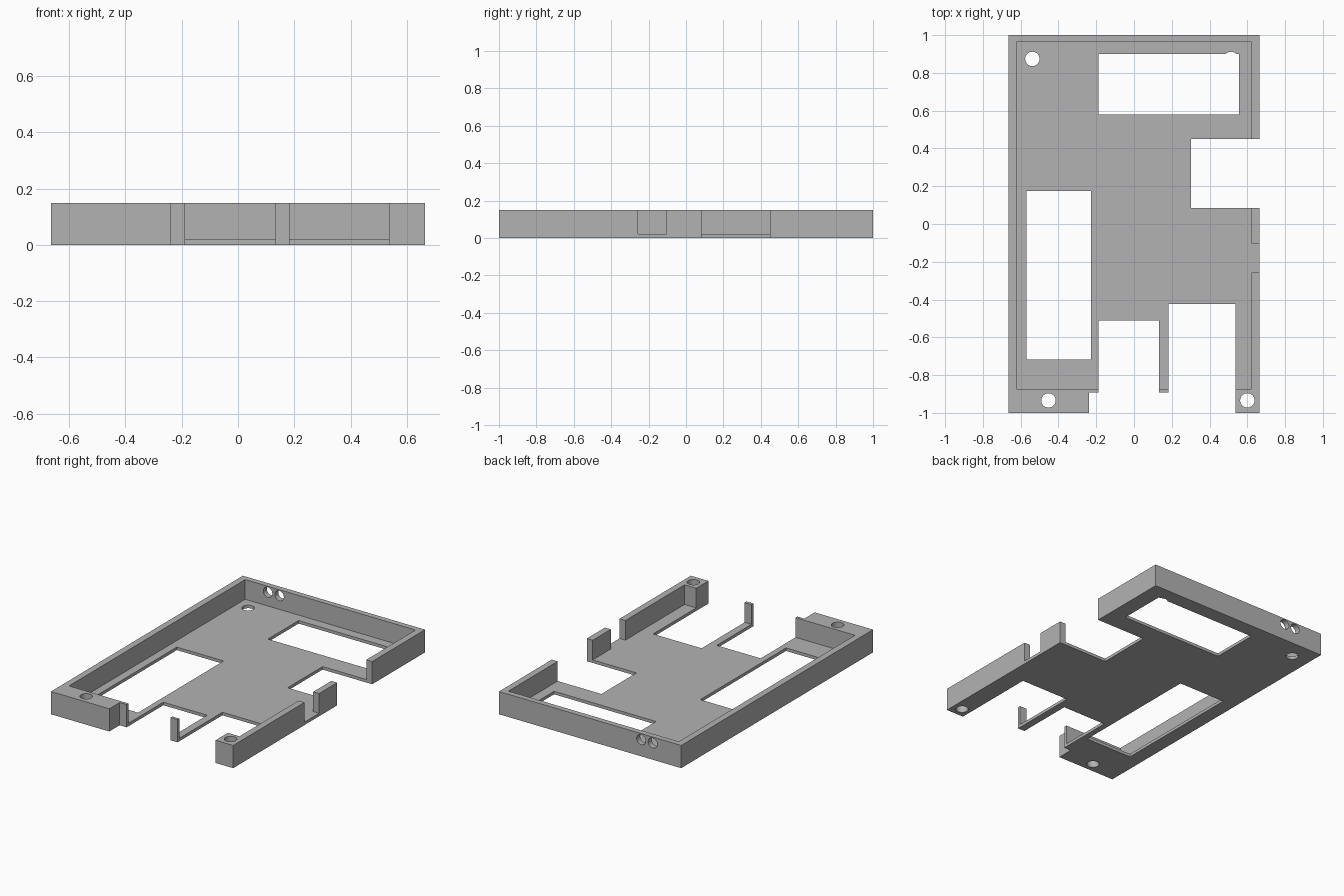
import bpy
import math

# Remove the default cube only
default = bpy.data.objects.get("Cube")
if default:
    bpy.data.objects.remove(default, do_unlink=True)

HALF_X, HALF_Y, HEIGHT, FLOOR = 0.665, 1.0, 0.15, 0.02
BELOW, ABOVE = -0.1, 0.3

# Single grey plastic
grey = bpy.data.materials.new("grey plastic")
grey.use_nodes = True
colour = (0.45, 0.45, 0.45, 1)
grey.diffuse_color = colour
grey.node_tree.nodes["Principled BSDF"].inputs["Base Color"].default_value = colour


def box(name, x0, x1, y0, y1, z0=BELOW, z1=ABOVE):
    bpy.ops.mesh.primitive_cube_add(
        size=1, location=((x0 + x1) / 2, (y0 + y1) / 2, (z0 + z1) / 2))
    ob = bpy.context.object
    ob.name = name
    ob.scale = (x1 - x0, y1 - y0, z1 - z0)
    bpy.ops.object.transform_apply(location=True, rotation=False, scale=True)
    return ob


def rod(name, radius, location, depth, tilt=0.0):
    bpy.ops.mesh.primitive_cylinder_add(
        vertices=48, radius=radius, depth=depth, location=location, rotation=(tilt, 0, 0))
    ob = bpy.context.object
    ob.name = name
    return ob


def cut(target, cutter):
    """Subtract the cutter, then discard it."""
    cutter.hide_render = True
    bpy.context.view_layer.objects.active = target
    mod = target.modifiers.new("cut", 'BOOLEAN')
    mod.operation = 'DIFFERENCE'
    mod.solver = 'EXACT'
    mod.object = cutter
    bpy.ops.object.modifier_apply(modifier=mod.name)
    bpy.data.objects.remove(cutter, do_unlink=True)


# Outer block, hollowed to a tray
tray = box("enclosure_tray", -HALF_X, HALF_X, -HALF_Y, HALF_Y, 0, HEIGHT)
cut(tray, box("cavity", -0.622, 0.622, -0.873, 0.963, FLOOR))

# Openings through the whole height
openings = {
    "rear_window": (-0.188, 0.557, 0.58, 0.90),
    "side_window": (-0.569, -0.227, -0.718, 0.175),
    "side_port": (0.303, 0.8, 0.084, 0.449),
    "front_port_narrow": (-0.188, 0.133, -1.2, -0.51),
    "front_port_wide": (0.183, 0.537, -1.2, -0.424),
    "front_step": (-0.239, 0.25, -1.1, -0.892),
}
for name, limits in openings.items():
    cut(tray, box(name, *limits))

# Notch in the side wall, down to the floor
cut(tray, box("side_notch", 0.61, 0.8, -0.257, -0.104, FLOOR))

# Screw holes near the four corners
for x, y in ((-0.538, 0.874), (0.514, 0.874), (-0.453, -0.934), (0.6, -0.934)):
    cut(tray, rod("screw_hole", 0.038, (x, y, 0.07), 0.5))

# Pair of cable holes in the back wall
for x in (-0.457, -0.373):
    cut(tray, rod("cable_hole", 0.033, (x, HALF_Y, 0.11), 0.15, math.pi / 2))

# Finish: one material, smooth hole walls, sharp edges
tray.data.materials.clear()
tray.data.materials.append(grey)
for face in tray.data.polygons:
    face.material_index = 0
bpy.ops.object.select_all(action='DESELECT')
tray.select_set(True)
bpy.context.view_layer.objects.active = tray
bpy.ops.object.shade_smooth_by_angle(angle=math.radians(30))
